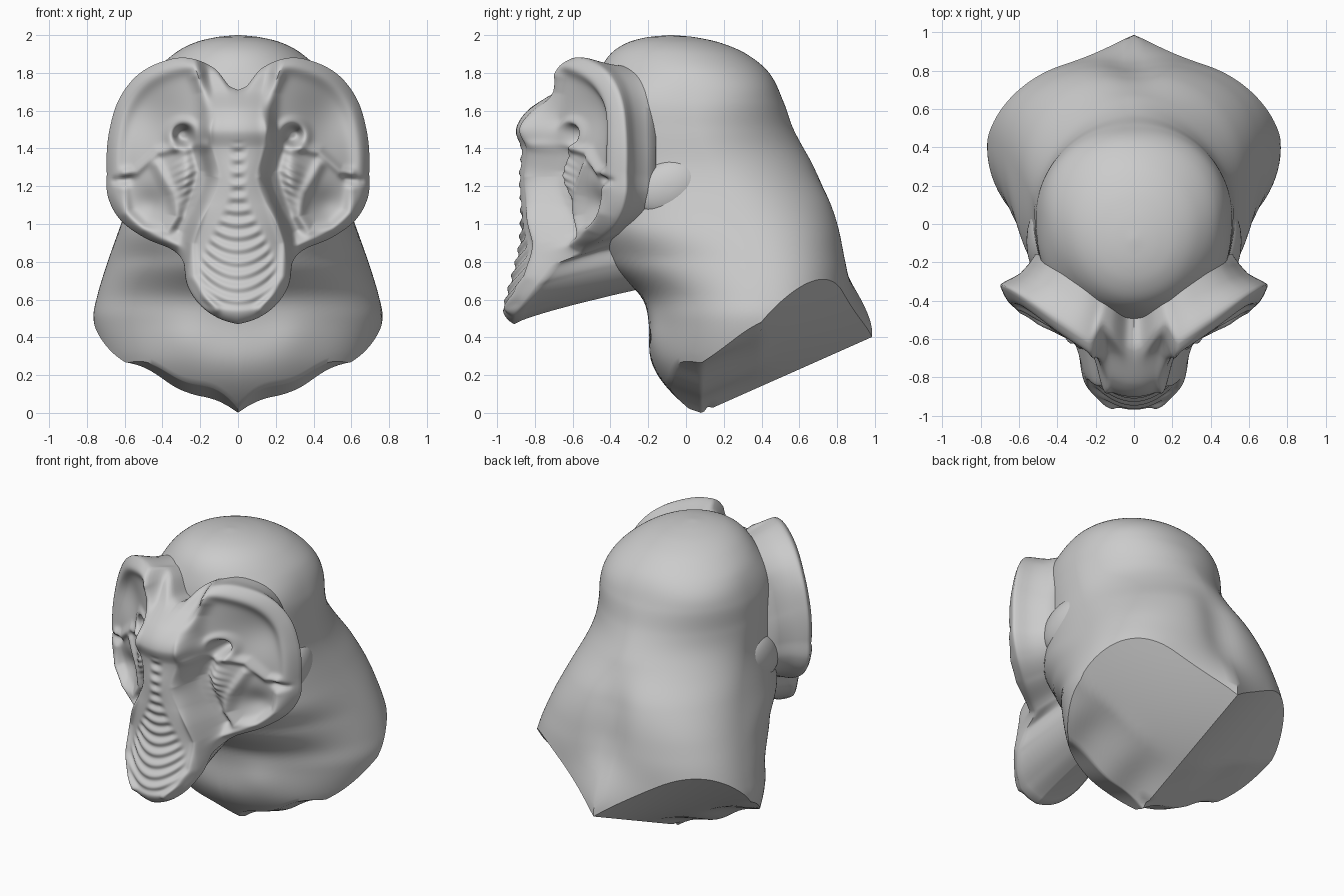
import bpy, math
from math import exp, sin, cos, pi, hypot, atan2

if "Cube" in bpy.data.objects:
    bpy.data.objects.remove(bpy.data.objects["Cube"])


def interp(tab, u):
    """Smooth (Hermite) lookup in rows of (key, values...), keys ascending."""
    u = min(max(u, tab[0][0]), tab[-1][0])
    i = 0
    while i < len(tab) - 2 and u > tab[i + 1][0]:
        i += 1
    a, b = tab[i], tab[i + 1]
    p, q = tab[max(i - 1, 0)], tab[min(i + 2, len(tab) - 1)]
    h = b[0] - a[0]
    t = (u - a[0]) / h
    out = []
    for k in range(1, len(a)):
        m0 = (b[k] - p[k]) / (b[0] - p[0]) * h
        m1 = (q[k] - a[k]) / (q[0] - a[0]) * h
        out.append((2*t**3 - 3*t*t + 1) * a[k] + (t**3 - 2*t*t + t) * m0
                   + (3*t*t - 2*t**3) * b[k] + (t**3 - t*t) * m1)
    return out


def smooth(v):
    v = min(max(v, 0), 1)
    return v * v * (3 - 2 * v)


def loft(name, rings, angle):
    """Closed surface through rings, with a centre point at both ends."""
    n = len(rings[0])
    mid = [[sum(p[k] for p in r) / n for k in range(3)] for r in (rings[0], rings[-1])]
    verts = [p for r in rings for p in r] + mid
    faces = [(r*n + i, r*n + (i+1) % n, (r+1)*n + (i+1) % n, (r+1)*n + i)
             for r in range(len(rings) - 1) for i in range(n)]
    c, last = len(rings) * n, (len(rings) - 1) * n
    faces += [(c, (i+1) % n, i) for i in range(n)]
    faces += [(c + 1, last + i, last + (i+1) % n) for i in range(n)]
    me = bpy.data.meshes.new(name)
    me.from_pydata(verts, [], faces)
    ob = bpy.data.objects.new(name, me)
    bpy.context.collection.objects.link(ob)
    bpy.ops.object.select_all(action='DESELECT')
    ob.select_set(True)
    bpy.context.view_layer.objects.active = ob
    bpy.ops.object.mode_set(mode='EDIT')
    bpy.ops.mesh.select_all(action='SELECT')
    bpy.ops.mesh.normals_make_consistent(inside=False)
    bpy.ops.object.mode_set(mode='OBJECT')
    bpy.ops.object.shade_smooth_by_angle(angle=math.radians(angle))
    return ob


# Head and neck: z, front y, back y, half width, y of widest point
BODY = [(0, .04, .87, .5, .4), (.1, -.07, .87, .59, .4), (.2, -.15, .87, .67, .4),
        (.3, -.19, .875, .72, .4), (.5, -.2, .875, .765, .4), (.62, -.24, .87, .745, .4),
        (.8, -.42, .855, .69, .37), (1.1, -.5, .79, .585, .24), (1.3, -.5, .68, .53, .13),
        (1.5, -.5, .57, .515, .06), (1.65, -.5, .515, .5, .04), (1.8, -.46, .44, .44, .02),
        (1.9, -.40, .32, .34, -.02), (1.96, -.31, .18, .23, -.06), (1.99, -.2, .04, .11, -.08),
        (2.0, -.09, -.07, .01, -.08)]


def body_point(z, ang):
    yf, yb, rx, ym = interp(BODY, z)
    s, c = sin(ang), cos(ang)
    if c > 0:
        e = 2 + .4 * smooth((1.25 - z) / .35) - .25 * exp(-((z - 1.4) / .15)**2)
        e += .2 * exp(-((z - 1.72) / .1)**2)
    else:
        e = 2 + .5 * smooth((z - .8) / .2) * smooth((1.85 - z) / .2)
    x = math.copysign(rx * abs(s)**(2 / e), s)
    k = abs(c)**(2 / e)
    if c > 0:
        # nape furrow between the shoulders, pointed tip at the bottom
        y = ym + k * (yb - ym)
        y -= .035 * exp(-(x / .13)**2) * smooth((z - .6) / .3) * smooth((1.35 - z) / .3)
        y += .11 * max(0, 1 - abs(x) / .36)**1.4 * smooth((.78 - z) / .36)
    else:
        y = ym - k * (ym - yf)
        y -= .02 * exp(-((abs(x) - .28) / .13)**2) * exp(-((z - .4) / .12)**2)
    return x, y


def underside(x, y):
    a = abs(x)
    z = .444 * (y - .08) if y > .08 else .35 * (.08 - y)
    return z + .447 * a + .9 * a * max(0, y - .4) + .015 * sin(16 * a) * smooth((.5 - y) / .3)


N, ROWS = 144, 90
ends = []
for i in range(N):
    z = .4
    for _ in range(14):
        z = .5 * z + .5 * underside(*body_point(z, 2*pi*i/N))
    ends.append(z)
rings = []
for r in range(ROWS + 1):
    t = (r / ROWS)**1.5
    ring = []
    for i in range(N):
        z = 2 - (2 - ends[i]) * t
        ring.append((*body_point(z, 2*pi*i/N), z))
    rings.append(ring)
rim = rings[-1]
for k in range(1, 20):
    f = 1 - k / 20
    ring = []
    for x, y, z in rim:
        px, py = x * f, .1 + (y - .1) * f
        ring.append((px, py, underside(px, py)))
    rings.append(ring)
loft("head_and_neck", rings, 40)

# Face mask: half outline (x, z) seen from the front
CZ = 1.2
OUTLINE = [(0, 1.71), (.05, 1.735), (.12, 1.82), (.27, 1.88), (.4, 1.86), (.53, 1.79), (.63, 1.66),
           (.68, 1.5), (.695, 1.28), (.69, 1.15), (.63, 1.03), (.5, .93), (.36, .87), (.29, .8),
           (.27, .68), (.2, .57), (.1, .5), (0, .47)]
POLAR = [(atan2(x, z - CZ), hypot(x, z - CZ)) for x, z in OUTLINE]
# Snout: z, half width, front y
SNOUT = [(.47, .3, -.95), (.55, .3, -.97), (.75, .3, -.92), (.88, .28, -.89), (1.0, .24, -.88),
         (1.12, .18, -.88), (1.25, .14, -.885), (1.4, .17, -.875), (1.5, .18, -.90),
         (1.6, .16, -.84), (1.71, .17, -.69), (1.9, .2, -.56)]
# Ridges and creases: height, width, path
RIDGES = [
    (.04, .035, [(.21, 1.78), (.175, 1.7), (.165, 1.55), (.18, 1.42)]),
    (.025, .025, [(.18, 1.42), (.135, 1.25), (.2, 1.05), (.25, .9), (.24, .72), (.12, .55)]),
    (.028, .025, [(.34, 1.4), (.43, 1.38), (.54, 1.28), (.6, 1.27)]),
    (.025, .03, [(.6, 1.18), (.59, 1.06), (.5, .98), (.38, .96), (.32, 1.04), (.35, 1.16), (.43, 1.31)]),
    (-.02, .02, [(.57, 1.24), (.65, 1.23)]),
    (-.04, .035, [(.25, 1.43), (.21, 1.28), (.26, 1.1), (.31, .97)])]


def seg_dist(px, pz, path):
    best = 9
    for (ax, az), (bx, bz) in zip(path, path[1:]):
        dx, dz = bx - ax, bz - az
        t = min(max(((px-ax)*dx + (pz-az)*dz) / (dx*dx + dz*dz), 0), 1)
        best = min(best, hypot(px - ax - t*dx, pz - az - t*dz))
    return best


def blob(a, z, ca, cz, ra, rz):
    return exp(-((a - ca) / ra)**2 - ((z - cz) / rz)**2)


def face_y(x, z, t):
    a = abs(x)
    w, ys = interp(SNOUT, z)
    s = smooth((w + .04 - a) / .08)
    # eye discs with raised rim, hollow upper dish and lower cheek dish
    y = -.79 + .62 * a
    y -= .03 * exp(-((t - .93) / .06)**2) * smooth((z - .8) / .1) * smooth((a - .1) / .15)
    y += .05 * blob(a, z, .47, 1.58, .15, .17) + .05 * blob(a, z, .46, 1.1, .1, .09)
    # eye socket with lip, wrinkled lump below it
    d = hypot(a - .29, z - 1.47)
    y += .11 * exp(-(d / .045)**4) - .02 * exp(-((d - .075) / .025)**2)
    y -= blob(a, z, .285, 1.25, .05, .1) * (.035 + .004 * sin((z + .5 * a) * 150))
    # snout, rounded across, with a band of U-shaped folds
    sn = ys + (.06 + .09 * smooth((1.1 - z) / .3)) * min(a / w, 1.2)**2
    band = .03 + .16 * smooth((1.2 - z) / .45)
    m = smooth((band + .03 - a) / .06) * smooth((1.45 - z) / .06) * smooth((z - .53) / .06)
    sn += m * (.006 + .007 * sin((z - 2.6 * a * a) * 2 * pi / .068))
    y = y * (1 - s) + sn * s
    for h, wd, path in RIDGES:
        d = seg_dist(a, z, path)
        if d < 3 * wd:
            y -= h * exp(-(d / wd)**2)
    return y + .04 * t**30


NA, NR = 380, 90
edge = []
for i in range(NA):
    th = 2 * pi * i / NA
    r = interp(POLAR, min(th, 2*pi - th))[0]
    edge.append((r * sin(th), r * cos(th)))
rings = []
for k in range(1, NR + 1):
    t = k / NR
    rings.append([(x*t, face_y(x*t, CZ + z*t, t), CZ + z*t) for x, z in edge])
# turned-back rim, jaw underside and join into the head
front = rings[-1]
for f, b in ((1.0, .06), (.985, .11), (.955, .18), (.91, .27), (.85, .42), (.79, .7), (.74, 1.0)):
    ring = []
    for x, y, z in front:
        low = smooth((.95 - z) / .25)
        top = smooth((z - 1.5) / .25)
        g = f * (1 - low) + (1 - .28 * b**.8) * low
        gz = g + (1 - g) * .65 * top
        ring.append((x * g, y + (-.16 - y) * b, CZ + (z - CZ) * gz))
    rings.append(ring)
loft("face_mask", rings, 60)

# Small ear lumps behind the mask
for side, label in ((1, "right"), (-1, "left")):
    rings = []
    for k in range(1, 24):
        p = pi * k / 24
        rings.append([(side * (.48 + .08 * cos(p)), -.09 + .18 * sin(p) * cos(q),
                       1.19 + .15 * sin(p) * sin(q) + .03 * sin(p) * cos(q))
                      for q in (2 * pi * j / 32 for j in range(32))])
    loft("ear_lump_" + label, rings, 60)
